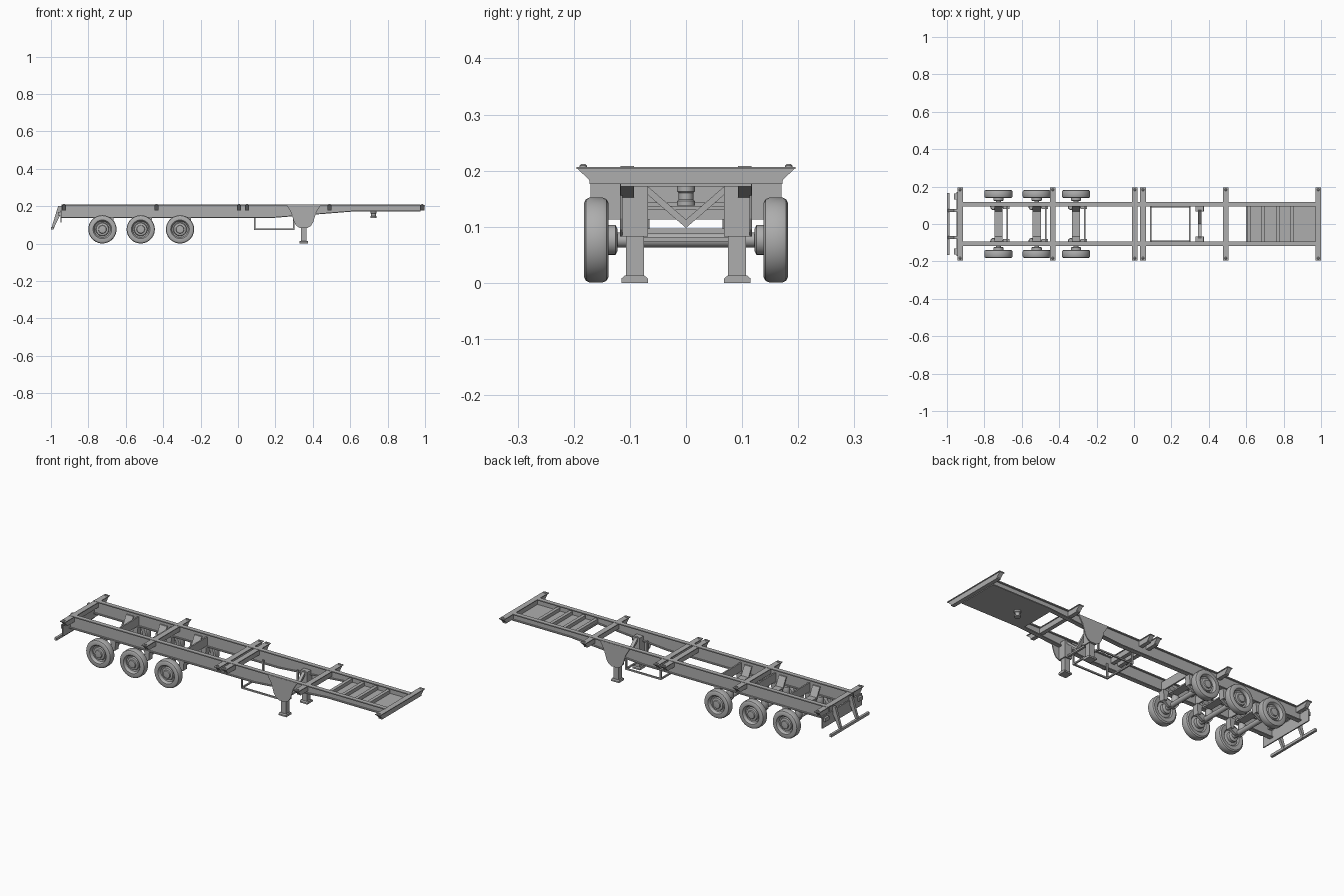
import bpy, bmesh, math
from mathutils import Vector

grey = bpy.data.materials.new("frame grey")
grey.diffuse_color = (0.42, 0.42, 0.42, 1)


def finish(name, bm, mirror=False, smooth=False):
    bmesh.ops.recalc_face_normals(bm, faces=bm.faces)
    me = bpy.data.meshes.new(name)
    bm.to_mesh(me)
    bm.free()
    me.materials.append(grey)
    ob = bpy.data.objects.new(name, me)
    bpy.context.collection.objects.link(ob)
    if mirror:
        m = ob.modifiers.new("mirror", 'MIRROR')
        m.use_axis = (False, True, False)
    if smooth:
        bpy.ops.object.select_all(action='DESELECT')
        ob.select_set(True)
        bpy.context.view_layer.objects.active = ob
        bpy.ops.object.shade_smooth_by_angle(angle=math.radians(35))
    return ob


def prism(name, pts, axis, a, b, mirror=False):
    """Extrude a 2D profile along one axis from a to b."""
    place = {'x': lambda p, t: (t, p[0], p[1]),
             'y': lambda p, t: (p[0], t, p[1]),
             'z': lambda p, t: (p[0], p[1], t)}[axis]
    bm = bmesh.new()
    lo = [bm.verts.new(place(p, a)) for p in pts]
    hi = [bm.verts.new(place(p, b)) for p in pts]
    bm.faces.new(lo)
    bm.faces.new(hi)
    n = len(pts)
    for i in range(n):
        j = (i + 1) % n
        bm.faces.new((lo[i], lo[j], hi[j], hi[i]))
    return finish(name, bm, mirror)


def box(name, x0, x1, y0, y1, z0, z1, mirror=False):
    return prism(name, [(x0, y0), (x1, y0), (x1, y1), (x0, y1)], 'z', z0, z1, mirror)


def lathe(name, prof, centre, axis, segs=32, mirror=False):
    """Spin (radius, distance) pairs about the y or z axis."""
    bm = bmesh.new()
    rings = []
    for r, d in prof:
        ring = []
        for i in range(segs):
            t = 2 * math.pi * i / segs
            c, s = r * math.cos(t), r * math.sin(t)
            v = (c, d, s) if axis == 'y' else (c, s, d)
            ring.append(bm.verts.new(Vector(v) + Vector(centre)))
        rings.append(ring)
    for p, q in zip(rings, rings[1:]):
        for i in range(segs):
            j = (i + 1) % segs
            bm.faces.new((p[i], p[j], q[j], q[i]))
    bm.faces.new(rings[0])
    bm.faces.new(rings[-1])
    return finish(name, bm, mirror, True)


# Main I-beam rails, deep at the back and tapering to the gooseneck
R0, R1 = -0.945, 0.975
low = [(R0, 0.137), (0.18, 0.137), (0.62, 0.172), (R1, 0.172)]
prism("rail_web", low + [(R1, 0.206), (R0, 0.206)], 'y', 0.102, 0.108, True)
prism("rail_bottom_flange", low + [(x, z + 0.005) for x, z in reversed(low)],
      'y', 0.093, 0.117, True)
box("rail_top_flange", R0, R1, 0.093, 0.117, 0.203, 0.2085, True)

# Container bolsters with flared ends and twistlocks
for x in (-0.93, -0.435, 0.005, 0.048, 0.49, 0.985):
    box("bolster_beam", x - 0.011, x + 0.011, -0.172, 0.172, 0.176, 0.204)
    box("bolster_top_plate", x - 0.015, x + 0.015, -0.195, 0.195, 0.203, 0.207)
    prism("bolster_flare", [(0.17, 0.18), (0.175, 0.186), (0.194, 0.204), (0.17, 0.204)],
          'x', x - 0.011, x + 0.011, True)
    lathe("twistlock", [(0.007, 0.205), (0.007, 0.209), (0.003, 0.212)],
          (x, 0.183, 0), 'z', 12, True)

# Gooseneck coupler plate, ribs and kingpin
box("coupler_plate", 0.60, 0.975, -0.103, 0.103, 0.172, 0.177)
for x in (0.615, 0.69, 0.77, 0.845):
    box("coupler_rib", x - 0.009, x + 0.009, -0.103, 0.103, 0.176, 0.196)
lathe("kingpin", [(0.016, 0.138), (0.016, 0.146), (0.013, 0.149), (0.013, 0.16),
                  (0.016, 0.163), (0.016, 0.174)], (0.725, 0, 0), 'z', 20)

# Landing gear: side gussets, legs, feet and V brace
prism("landing_gusset", [(0.26, 0.206), (0.285, 0.165), (0.30, 0.115), (0.312, 0.095),
                         (0.332, 0.083), (0.37, 0.083), (0.39, 0.095), (0.402, 0.115),
                         (0.417, 0.165), (0.442, 0.206)], 'y', 0.113, 0.118, True)
box("landing_leg_head", 0.33, 0.372, 0.068, 0.114, 0.083, 0.176, True)
box("landing_leg", 0.336, 0.366, 0.075, 0.107, 0.01, 0.09, True)
prism("landing_foot", [(0.068, 0), (0.115, 0), (0.115, 0.008), (0.109, 0.013),
                       (0.074, 0.013), (0.068, 0.008)], 'x', 0.328, 0.374, True)
prism("landing_brace", [(0, 0.098), (0.075, 0.163), (0.075, 0.178), (0, 0.113)],
      'x', 0.342, 0.36, True)
box("landing_cross_bar", 0.345, 0.357, -0.07, 0.07, 0.088, 0.097)

# Spare wheel carrier hung under the rails
X0, X1, T = 0.085, 0.303, 0.008
box("carrier_side_bar", X0, X1, 0.088, 0.088 + T, 0.074, 0.074 + T, True)
for x in (X0, X1 - T):
    box("carrier_cross_bar", x, x + T, -0.09, 0.09, 0.074, 0.074 + T)
    box("carrier_hanger", x, x + T, 0.088, 0.088 + T, 0.074, 0.16, True)

# Three axles with wheels, suspension and dropped cross members
tyre = [(0.012, 0.142), (0.03, 0.142), (0.04, 0.146), (0.046, 0.14), (0.066, 0.138),
        (0.073, 0.142), (0.0755, 0.148), (0.0755, 0.172), (0.073, 0.178), (0.066, 0.182),
        (0.050, 0.181), (0.046, 0.177), (0.043, 0.165), (0.036, 0.163), (0.033, 0.172),
        (0.022, 0.174), (0.020, 0.180), (0.008, 0.181)]
U = [(0.095, 0.185), (0.068, 0.137), (-0.068, 0.137), (-0.095, 0.185),
     (-0.102, 0.185), (-0.073, 0.130), (0.073, 0.130), (0.102, 0.185)]
for x in (-0.725, -0.52, -0.31):
    lathe("wheel", tyre, (x, 0, 0.0765), 'y', 36, True)
    lathe("axle", [(0.013, -0.145), (0.013, 0.145)], (x, 0, 0.0765), 'y', 16)
    lathe("brake_drum", [(0.02, 0.122), (0.027, 0.126), (0.027, 0.146)],
          (x, 0, 0.0765), 'y', 20, True)
    prism("suspension_arm", [(x - 0.04, 0.088), (x - 0.02, 0.064), (x + 0.02, 0.064),
                             (x + 0.055, 0.085), (x + 0.055, 0.1), (x, 0.095),
                             (x - 0.04, 0.1)], 'y', 0.085, 0.1, True)
    prism("suspension_hanger", [(x + 0.025, 0.14), (x + 0.038, 0.085), (x + 0.055, 0.085),
                                (x + 0.06, 0.14)], 'y', 0.08, 0.112, True)
    lathe("air_spring", [(0.016, 0.096), (0.019, 0.108), (0.019, 0.128), (0.016, 0.138)],
          (x - 0.025, 0.093, 0), 'z', 16, True)
    prism("dropped_cross_member", U, 'x', x - 0.022, x + 0.022)
    box("cross_member", x + 0.044, x + 0.052, -0.104, 0.104, 0.142, 0.19)

# Rear panel, lamps and slanted underrun guard
box("rear_panel", -0.95, -0.944, -0.17, 0.17, 0.113, 0.178)
box("rear_lamp", -0.962, -0.949, 0.13, 0.163, 0.15, 0.17, True)
prism("underrun_arm", [(-0.945, 0.2), (-0.962, 0.2), (-0.998, 0.082), (-0.986, 0.08),
                       (-0.945, 0.165)], 'y', 0.065, 0.079, True)
box("underrun_bar", -1.0, -0.987, -0.165, 0.165, 0.076, 0.09)
